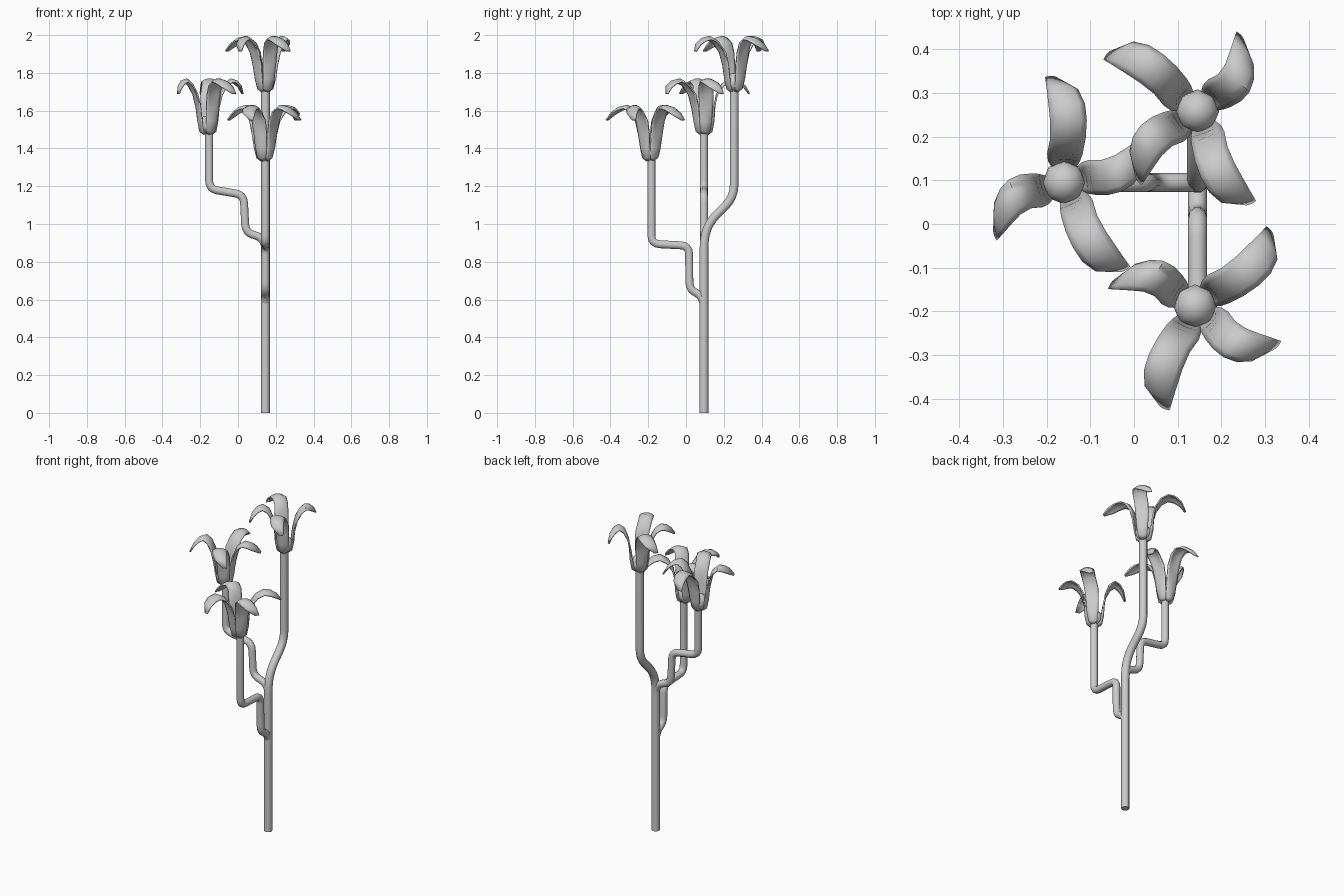
import bpy
import math
from mathutils import Vector, Matrix

cube = bpy.data.objects.get("Cube")
if cube:
    bpy.data.objects.remove(cube, do_unlink=True)

# Single grey material
grey = bpy.data.materials.new("plain grey")
grey.use_nodes = True
COLOUR = (0.6, 0.6, 0.6, 1)
grey.diffuse_color = COLOUR
grey.node_tree.nodes["Principled BSDF"].inputs["Base Color"].default_value = COLOUR


def add_object(name, data):
    ob = bpy.data.objects.new(name, data)
    bpy.context.collection.objects.link(ob)
    data.materials.append(grey)
    return ob


def smooth(ob, angle):
    bpy.ops.object.select_all(action='DESELECT')
    ob.select_set(True)
    bpy.context.view_layer.objects.active = ob
    bpy.ops.object.shade_smooth_by_angle(angle=math.radians(angle))


def tube(name, corners, radius, bend=0.045):
    """Round pipe through the corners, each corner rounded off."""
    pts = [Vector(c) for c in corners]
    path = [pts[0]]
    for a, b, c in zip(pts, pts[1:], pts[2:]):
        start = b + (a - b).normalized() * min(bend, (a - b).length * 0.45)
        end = b + (c - b).normalized() * min(bend, (c - b).length * 0.45)
        for i in range(5):
            t = i / 4
            path.append(start * (1 - t) ** 2 + b * 2 * t * (1 - t) + end * t * t)
    path.append(pts[-1])
    curve = bpy.data.curves.new(name, 'CURVE')
    curve.dimensions = '3D'
    curve.bevel_depth = radius
    curve.bevel_resolution = 3
    curve.use_fill_caps = True
    spline = curve.splines.new('POLY')
    spline.points.add(len(path) - 1)
    for p, co in zip(spline.points, path):
        p.co = (*co, 1)
    ob = add_object(name, curve)
    bpy.ops.object.select_all(action='DESELECT')
    ob.select_set(True)
    bpy.context.view_layer.objects.active = ob
    bpy.ops.object.convert(target='MESH')
    smooth(bpy.context.object, 50)


# Petal rows: distance out, height, left edge, right edge, cupping
PETAL = [
    (.020, .000, .015, -.015, .008),
    (.042, .015, .025, -.025, .012),
    (.052, .070, .032, -.032, .010),
    (.056, .140, .037, -.037, .004),
    (.066, .210, .038, -.042, -.004),
    (.095, .265, .030, -.048, -.012),
    (.140, .292, .030, -.050, -.015),
    (.185, .282, .034, -.046, -.014),
    (.218, .255, .038, -.030, -.009),
    (.240, .215, .042, .020, -.002),
]
ACROSS = 6


def petal(name, centre, angle, reach, hook):
    """Curling petal; hook swings its tip sideways."""
    turn = Matrix.Translation(centre) @ Matrix.Rotation(math.radians(angle), 4, 'Z')
    verts, faces = [], []
    for i, (r, z, left, right, cup) in enumerate(PETAL):
        before, after = PETAL[max(i - 1, 0)], PETAL[min(i + 1, len(PETAL) - 1)]
        inner = Vector((before[1] - after[1], 0, after[0] - before[0])).normalized()
        out = max(0, r - .06)
        side = hook * (out / .18) ** 2
        for j in range(ACROSS + 1):
            s = j / ACROSS
            p = Vector((r - out * (1 - reach), left + (right - left) * s + side, z))
            verts.append(turn @ (p + inner * cup * (2 * s - 1) ** 2))
    n = ACROSS + 1
    for i in range(len(PETAL) - 1):
        for j in range(ACROSS):
            k = i * n + j
            faces.append((k, k + 1, k + n + 1, k + n))
    mesh = bpy.data.meshes.new(name)
    mesh.from_pydata(verts, [], faces)
    ob = add_object(name, mesh)
    smooth(ob, 60)
    shell = ob.modifiers.new("thickness", 'SOLIDIFY')
    shell.thickness = 0.008
    shell.offset = 0


def flower(name, x, y, z, spin):
    # Heart of the bloom
    bpy.ops.mesh.primitive_uv_sphere_add(segments=8, ring_count=8, radius=.05,
                                         location=(x, y, z + .05))
    heart = bpy.context.object
    heart.name = name + "_heart"
    heart.data.materials.append(grey)
    smooth(heart, 60)
    # Two long petals and two strongly hooked ones
    for i, (angle, reach, hook) in enumerate(
            [(38, 1, 0), (146, .7, .035), (246, 1, 0), (320, .78, .022)]):
        petal(f"{name}_petal_{i + 1}", Vector((x, y, z)), angle + spin, reach, hook)


# Stems
SX, SY = .145, .095
tube("main_stem", [(SX, SY, 0), (SX, SY, .93), (SX, .13, 1.02), (SX, .255, 1.14),
                   (SX, .255, 1.74)], .024, .07)
tube("left_low_branch", [(SX, SY, .58), (SX, .075, .625), (SX, .018, .655), (SX, .016, .885),
                         (SX, -.183, .895), (SX, -.183, 1.38)], .022)
tube("side_branch", [(SX, SY, .88), (.125, SY, .93), (.04, SY, .955), (.03, SY, 1.155),
                     (-.153, SY, 1.185), (-.153, SY, 1.52)], .022)

# Flowers
flower("top_flower", SX, .258, 1.70, 255)
flower("side_flower", -.16, SY, 1.475, 52)
flower("front_flower", .14, -.188, 1.335, 0)
